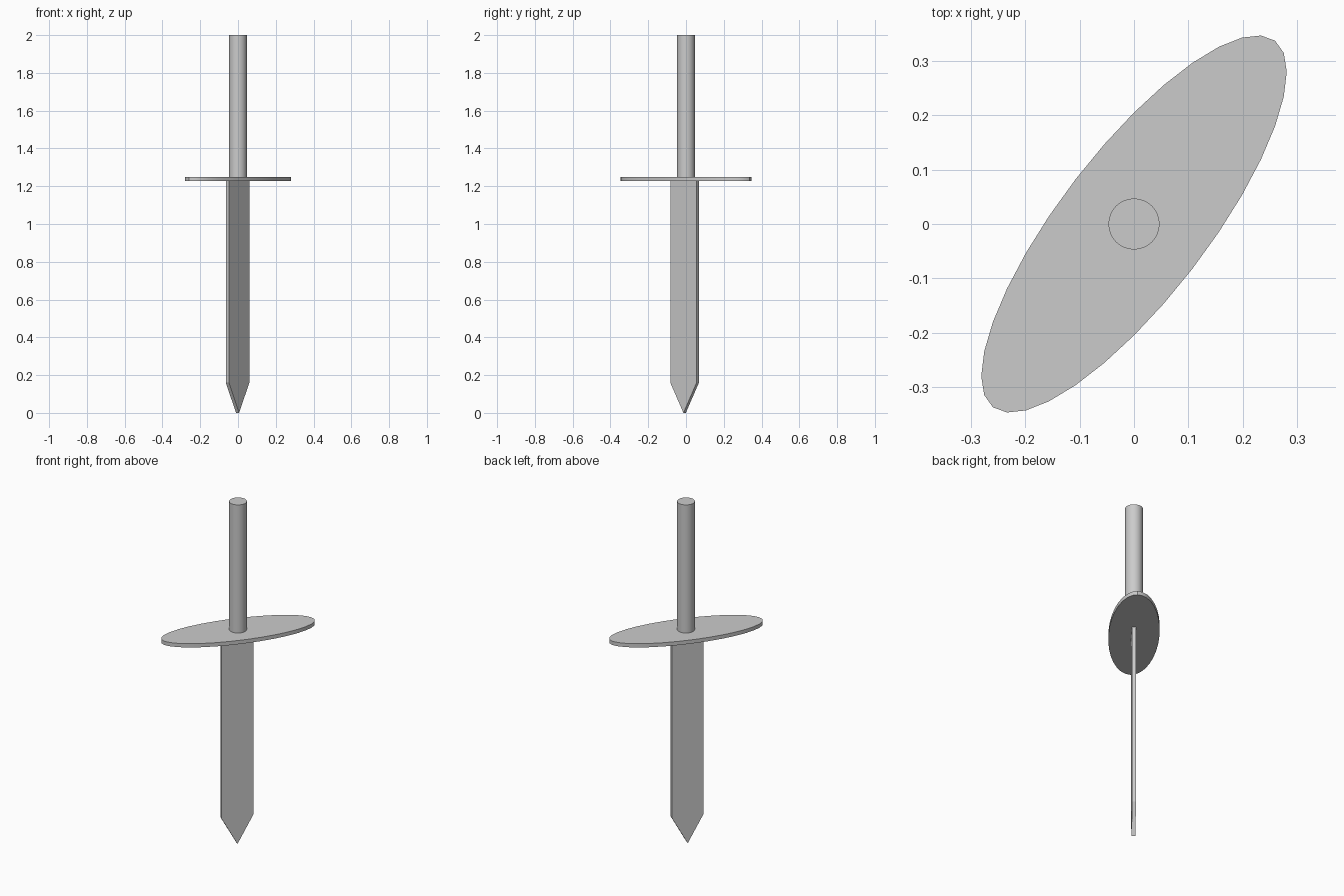
import bpy, bmesh
from math import cos, sin, tau, radians
from mathutils import Vector

if "Cube" in bpy.data.objects:
    bpy.data.objects.remove(bpy.data.objects["Cube"])


def loft(name, bottom, top, smooth=False):
    """Closed solid between two matching outlines (counter-clockwise or not)."""
    n = len(bottom)
    bm = bmesh.new()
    lo = [bm.verts.new(p) for p in bottom]
    hi = [bm.verts.new(p) for p in top]
    bm.faces.new(lo[::-1])
    bm.faces.new(hi)
    for i in range(n):
        j = (i + 1) % n
        bm.faces.new((lo[i], lo[j], hi[j], hi[i]))
    bmesh.ops.recalc_face_normals(bm, faces=bm.faces)
    mesh = bpy.data.meshes.new(name)
    bm.to_mesh(mesh)
    bm.free()
    obj = bpy.data.objects.new(name, mesh)
    bpy.context.collection.objects.link(obj)
    if smooth:
        bpy.ops.object.select_all(action='DESELECT')
        obj.select_set(True)
        bpy.context.view_layer.objects.active = obj
        bpy.ops.object.shade_smooth_by_angle(angle=radians(30))
    return obj


def ring(u, v, z, n=32):
    """Points of an ellipse spanned by the two flat vectors u and v."""
    return [(u[0] * cos(tau * i / n) + v[0] * sin(tau * i / n),
             u[1] * cos(tau * i / n) + v[1] * sin(tau * i / n), z)
            for i in range(n)]


# Round grip
R = 0.047
loft("grip", ring((R, 0), (0, R), 1.25), ring((R, 0), (0, R), 2.0), True)

# Slanted oval guard plate
U, V = (0.281, 0.280), (0, 0.205)
loft("guard", ring(U, V, 1.228), ring(U, V, 1.25), True)

# Flat pointed blade: pentagon outline pushed through its thickness
a, b = Vector((-0.048, -0.083, 0)), Vector((0.060, 0.056, 0))
thick = Vector((-0.0165, 0.0125, 0))
outline = [(0, 1.23), (0, 0.16), (0.5, 0), (1, 0.16), (1, 1.23)]
face = [a.lerp(b, t) + Vector((0, 0, z)) for t, z in outline]
loft("blade", face, [p + thick for p in face])
